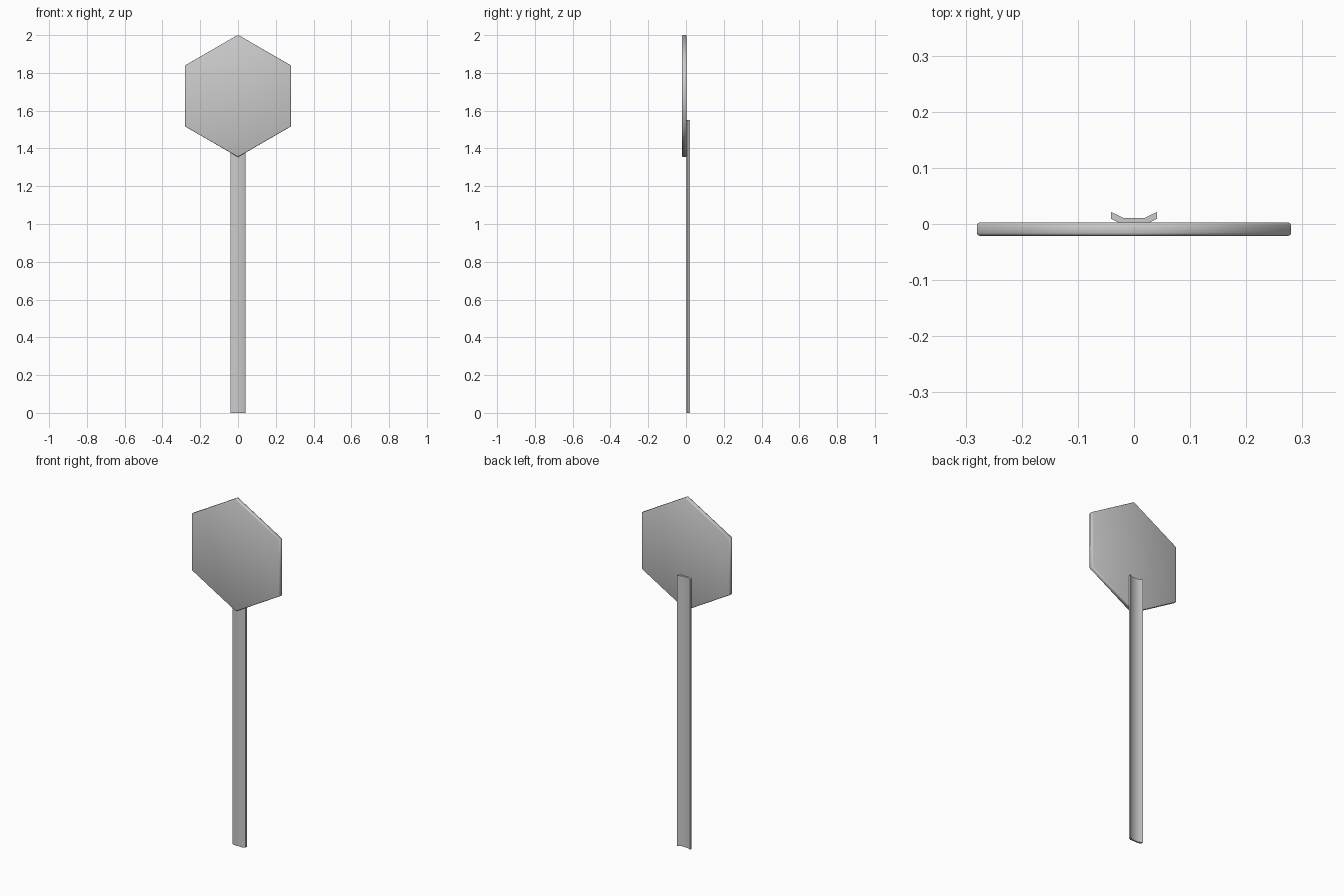
import bpy, bmesh
from math import sin, cos, pi

if "Cube" in bpy.data.objects:
    bpy.data.objects.remove(bpy.data.objects["Cube"])


def extrude_profile(name, points, vec):
    """Make a closed solid by extruding a flat outline along vec."""
    bm = bmesh.new()
    face = bm.faces.new([bm.verts.new(p) for p in points])
    new = bmesh.ops.extrude_face_region(bm, geom=[face])["geom"]
    verts = [g for g in new if isinstance(g, bmesh.types.BMVert)]
    bmesh.ops.translate(bm, verts=verts, vec=vec)
    bmesh.ops.recalc_face_normals(bm, faces=bm.faces)
    mesh = bpy.data.meshes.new(name)
    bm.to_mesh(mesh)
    bm.free()
    obj = bpy.data.objects.new(name, mesh)
    bpy.context.collection.objects.link(obj)
    return obj


# Hexagonal plate, point up, with softened rims
R, CZ = 0.3235, 1.678
hexagon = [(R * sin(i * pi / 3), -0.021, CZ + R * cos(i * pi / 3)) for i in range(6)]
plate = extrude_profile("sign_plate", hexagon, (0, 0.0235, 0))
bevel = plate.modifiers.new("rim", "BEVEL")
bevel.width = 0.005
bevel.segments = 2
bevel.limit_method = 'ANGLE'
bevel.angle_limit = pi * 80 / 180
plate.data.polygons.foreach_set("use_smooth", [True] * len(plate.data.polygons))

# Folded channel post, open towards the back
half = [(0.027, 0.0025), (0.041, 0.0095), (0.041, 0.0215), (0.019, 0.011)]
outline = half + [(-x, y) for x, y in reversed(half)]
post = extrude_profile("sign_post", [(x, y, 0) for x, y in outline], (0, 0, 1.55))
bpy.ops.object.select_all(action='DESELECT')
post.select_set(True)
bpy.context.view_layer.objects.active = post
bpy.ops.object.shade_smooth_by_angle(angle=pi * 40 / 180)
